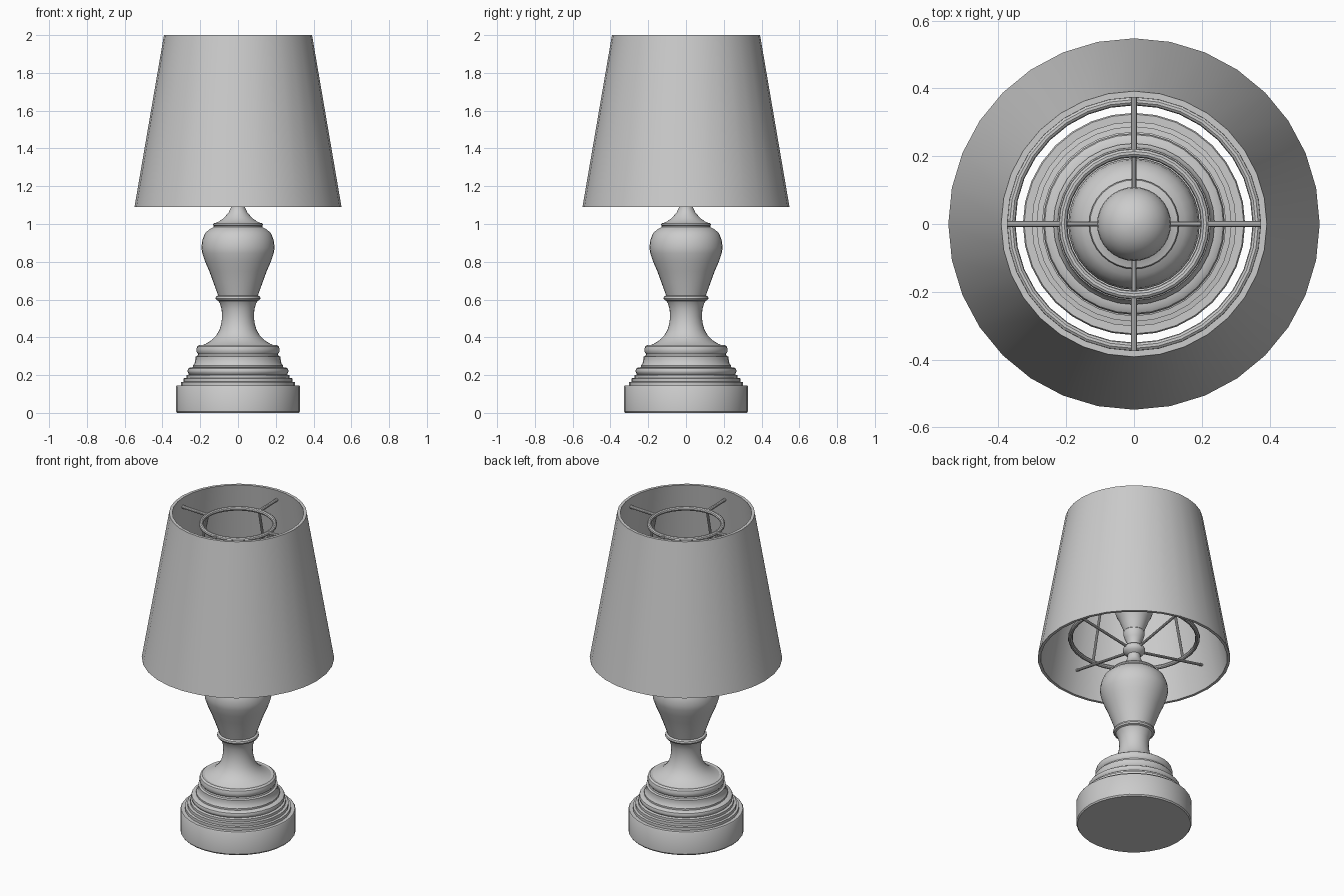
import bpy, bmesh, math
from mathutils import Vector

SEG = 32
grey = bpy.data.materials.new("plain grey")
grey.diffuse_color = (0.6, 0.6, 0.6, 1)


def finish(name, bm, angle=35):
    bmesh.ops.remove_doubles(bm, verts=bm.verts, dist=1e-5)
    bmesh.ops.recalc_face_normals(bm, faces=bm.faces)
    me = bpy.data.meshes.new(name)
    bm.to_mesh(me)
    bm.free()
    ob = bpy.data.objects.new(name, me)
    bpy.context.collection.objects.link(ob)
    me.materials.append(grey)
    bpy.ops.object.select_all(action='DESELECT')
    ob.select_set(True)
    bpy.context.view_layer.objects.active = ob
    bpy.ops.object.shade_smooth_by_angle(angle=math.radians(angle))
    return ob


def lathe(name, profile, closed=False, seg=SEG):
    """Turn an (r, z) profile around the z axis."""
    bm = bmesh.new()
    vs = [bm.verts.new((r, 0, z)) for r, z in profile]
    pairs = list(zip(vs, vs[1:])) + ([(vs[-1], vs[0])] if closed else [])
    edges = [bm.edges.new(p) for p in pairs]
    bmesh.ops.spin(bm, geom=vs + edges, cent=(0, 0, 0), axis=(0, 0, 1),
                   angle=2 * math.pi, steps=seg, use_duplicate=False)
    return finish(name, bm)


def ring(name, R, t, z):
    n = 10
    lathe(name, [(R + t * math.cos(2 * math.pi * i / n),
                  z + t * math.sin(2 * math.pi * i / n)) for i in range(n)], True)


def four_rods(name, start, end, t):
    """Four round rods, each from (r, z) to (r, z) along +x, +y, -x, -y."""
    bm = bmesh.new()
    for k in range(4):
        c, s = round(math.cos(k * math.pi / 2)), round(math.sin(k * math.pi / 2))
        a = Vector((start[0] * c, start[0] * s, start[1]))
        b = Vector((end[0] * c, end[0] * s, end[1]))
        d = b - a
        m = d.to_track_quat('Z', 'Y').to_matrix().to_4x4()
        m.translation = (a + b) / 2
        bmesh.ops.create_cone(bm, cap_ends=True, segments=10, radius1=t,
                              radius2=t, depth=d.length, matrix=m)
    finish(name, bm)


# stepped foot
lathe("foot", [(0, 0), (0.322, 0), (0.328, 0.008), (0.328, 0.14), (0.324, 0.146),
               (0.302, 0.146), (0.302, 0.163), (0.288, 0.165), (0.288, 0.183),
               (0.272, 0.185), (0.272, 0.2), (0.258, 0.204), (0.265, 0.212),
               (0.268, 0.222), (0.264, 0.234), (0.254, 0.24), (0.238, 0.242),
               (0.238, 0.252), (0.23, 0.262), (0.226, 0.285), (0.226, 0.298),
               (0.214, 0.302), (0.212, 0.312), (0.219, 0.322), (0.22, 0.338),
               (0.216, 0.352), (0.205, 0.36), (0.19, 0.358), (0, 0.358)])

# turned stem and urn
lathe("turned_body", [(0.195, 0.356), (0.172, 0.365), (0.14, 0.385), (0.115, 0.41),
                      (0.098, 0.44), (0.088, 0.475), (0.084, 0.51), (0.087, 0.55),
                      (0.096, 0.58), (0.104, 0.593), (0.114, 0.597), (0.119, 0.606),
                      (0.117, 0.616), (0.106, 0.622), (0.112, 0.64), (0.13, 0.69),
                      (0.152, 0.75), (0.174, 0.8), (0.189, 0.845), (0.194, 0.875),
                      (0.189, 0.915), (0.175, 0.95), (0.152, 0.972), (0.13, 0.983),
                      (0.128, 0.99), (0.133, 0.996), (0.13, 1.003), (0.105, 1.01),
                      (0.075, 1.032), (0.05, 1.06), (0.038, 1.085), (0.036, 1.11)])

# hub and socket under the bulb
lathe("socket", [(0.036, 1.11), (0.055, 1.122), (0.064, 1.137), (0.064, 1.147),
                 (0.055, 1.162), (0.04, 1.172), (0.04, 1.19), (0.052, 1.215),
                 (0.06, 1.24), (0.06, 1.26), (0.056, 1.265)])

# bulb
lathe("bulb", [(0.056, 1.265), (0.07, 1.3), (0.087, 1.345)]
      + [(0.109 * math.cos(a), 1.41 + 0.109 * math.sin(a))
         for a in [math.radians(d) for d in range(-24, 90, 12)]] + [(0, 1.519)])

# tapered open shade with thickness
lathe("shade", [(0.548, 1.09), (0.392, 2.0), (0.374, 2.0), (0.531, 1.09)], closed=True)

# wire frame holding the shade
ring("lower_ring", 0.363, 0.013, 1.225)
ring("upper_ring", 0.21, 0.013, 1.93)
four_rods("lower_spokes", (0.03, 1.145), (0.51, 1.235), 0.008)
four_rods("upper_spokes", (0.21, 1.93), (0.385, 1.935), 0.01)
four_rods("side_rods", (0.363, 1.225), (0.21, 1.93), 0.008)
